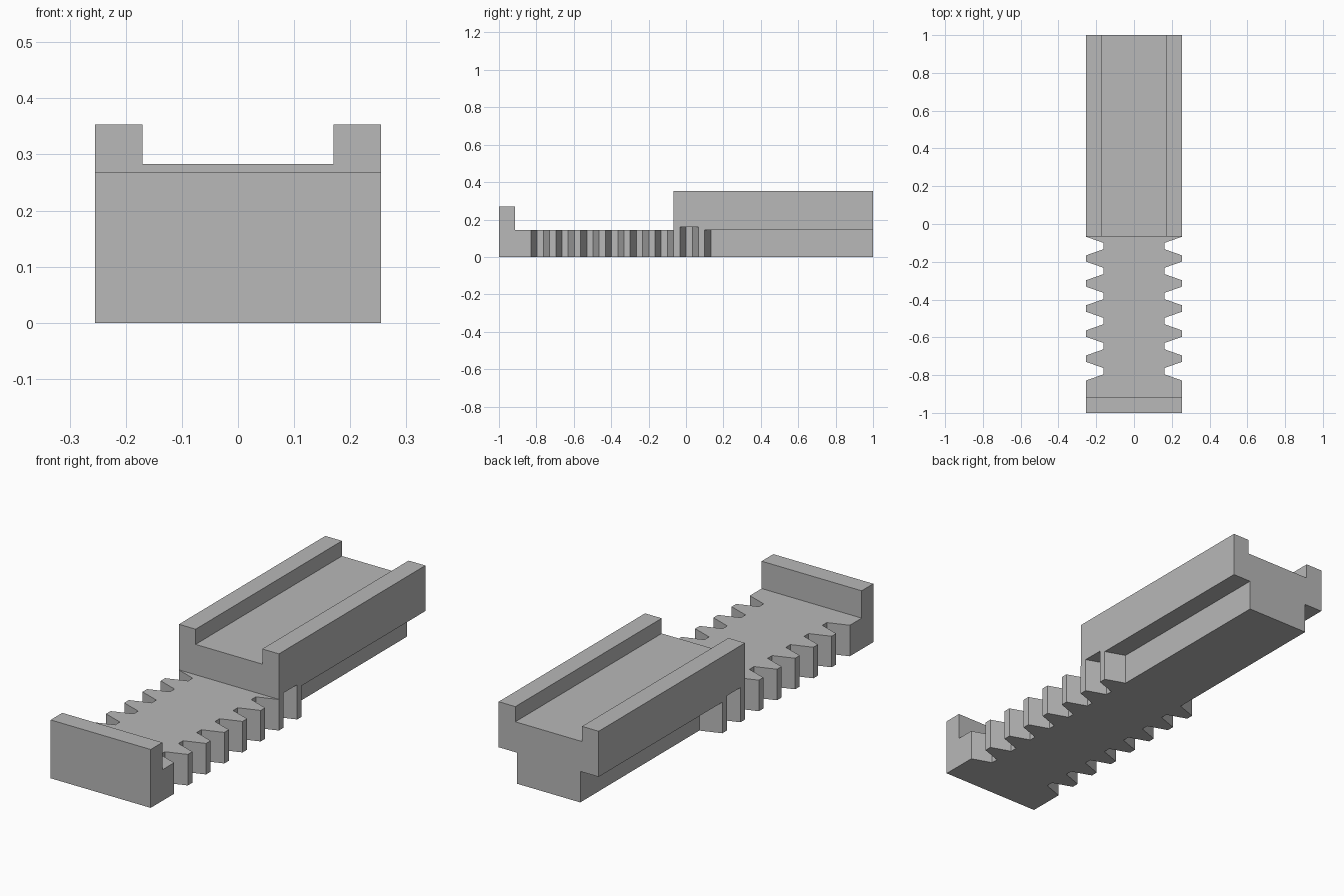
import bpy
import bmesh
from mathutils import Vector

if "Cube" in bpy.data.objects:
    bpy.data.objects.remove(bpy.data.objects["Cube"], do_unlink=True)

HALF = 0.255        # half the full width
ROOT = 0.161        # half width between tooth gaps
PITCH = 0.1327
STEP = PITCH / 4    # flank, root and tip lengths are equal
FIRST = -0.829      # start of the first gap
DECK = 0.143

grey = bpy.data.materials.new("mid grey")
grey.use_nodes = True
colour = (0.48, 0.48, 0.48, 1)
grey.diffuse_color = colour
grey.node_tree.nodes["Principled BSDF"].inputs["Base Color"].default_value = colour


def add_prism(bm, outline, offset):
    """Extrude a closed outline of 3D points by an offset."""
    face = bm.faces.new([bm.verts.new(p) for p in outline])
    result = bmesh.ops.extrude_face_region(bm, geom=[face], use_keep_orig=True)
    moved = [v for v in result["geom"] if isinstance(v, bmesh.types.BMVert)]
    bmesh.ops.translate(bm, verts=moved, vec=Vector(offset))


def make_object(name, bm):
    bmesh.ops.recalc_face_normals(bm, faces=bm.faces)
    mesh = bpy.data.meshes.new(name)
    bm.to_mesh(mesh)
    bm.free()
    obj = bpy.data.objects.new(name, mesh)
    bpy.context.collection.objects.link(obj)
    mesh.materials.append(grey)
    return obj


# Body: side silhouette with end wall, low deck and raised block
side = [(-1, 0), (1, 0), (1, 0.353), (-0.066, 0.353), (-0.066, DECK),
        (-0.915, DECK), (-0.915, 0.269), (-1, 0.269)]
bm = bmesh.new()
add_prism(bm, [(-HALF, y, z) for y, z in side], (2 * HALF, 0, 0))
body = make_object("toothed_slide_body", bm)

# Cutter: channel along the top of the block
bm = bmesh.new()
w = 0.17
add_prism(bm, [(-w, -0.2, 0.283), (w, -0.2, 0.283), (w, -0.2, 0.5), (-w, -0.2, 0.5)],
          (0, 1.4, 0))

# Cutter: tapered gaps between teeth, the last one running out to the back
OUT = 0.28
spread = STEP * (OUT - HALF) / (HALF - ROOT)
for sx in (-1, 1):
    for k in range(8):
        y = FIRST + k * PITCH
        top = 0.16 if k == 6 else 0.2
        outline = [(OUT, y - spread), (ROOT, y + STEP),
                   (ROOT, y + 2 * STEP), (OUT, y + 3 * STEP + spread)]
        if k == 5:      # stop just short of the block
            outline = [(px, py - 0.001) for px, py in outline]
            top = 0.16
        if k == 7:
            outline[2:] = [(ROOT, 1.1), (OUT, 1.1)]
            top = DECK
        add_prism(bm, [(sx * px, py, -0.1) for px, py in outline], (0, 0, top + 0.1))
cutter = make_object("gap_cutter", bm)
cutter.hide_render = True

# Apply the cuts and discard the helper
cut = body.modifiers.new("cut", "BOOLEAN")
cut.operation = "DIFFERENCE"
cut.solver = "EXACT"
cut.object = cutter
bpy.context.view_layer.objects.active = body
bpy.ops.object.modifier_apply(modifier="cut")
bpy.data.objects.remove(cutter, do_unlink=True)
